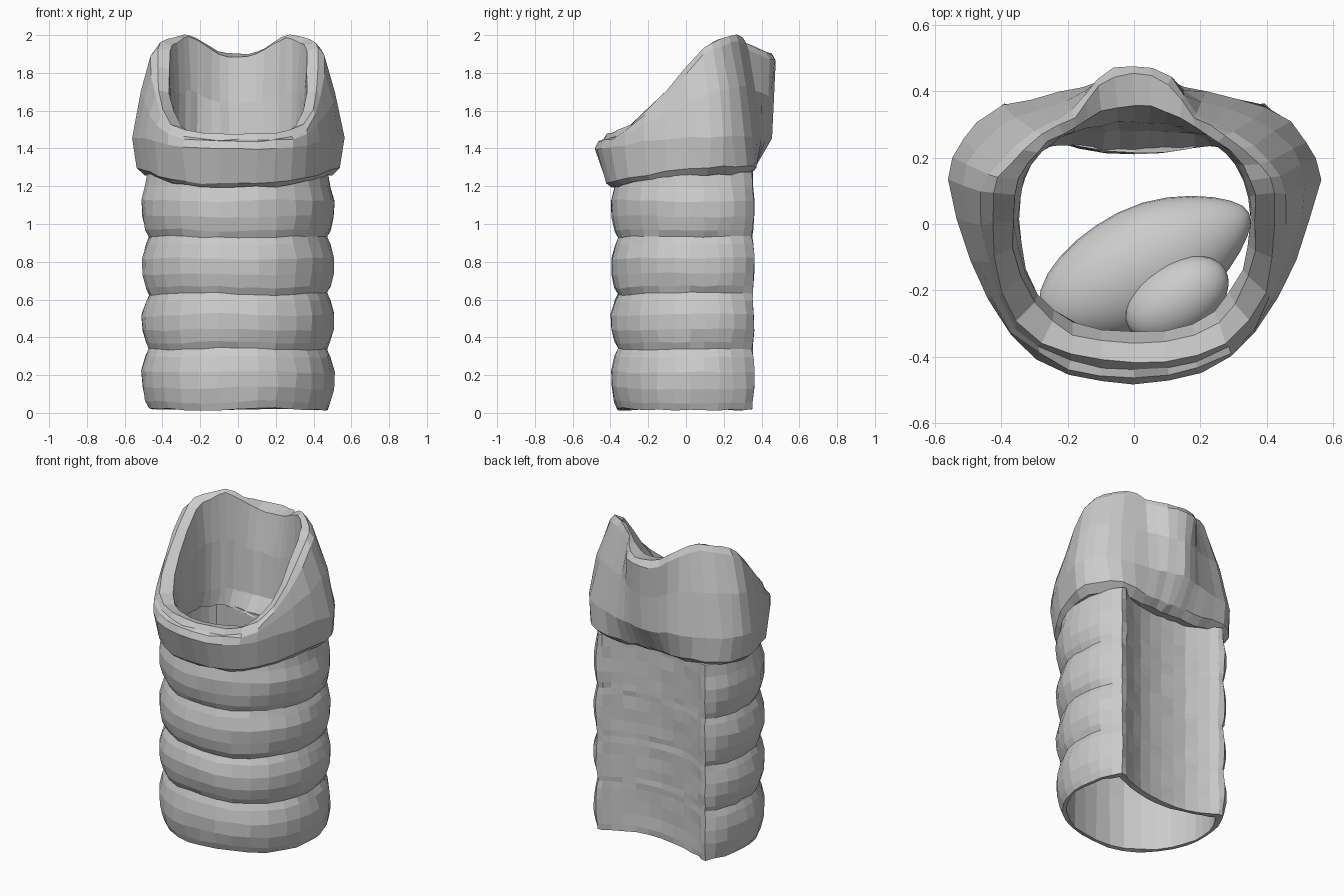
import bpy, math, random
from mathutils import Vector

if "Cube" in bpy.data.objects:
    bpy.data.objects.remove(bpy.data.objects["Cube"])

random.seed(4)


def spline(rows, n):
    """Catmull-Rom through rows of numbers, n steps per span, closed loop."""
    out, c = [], len(rows)
    for i in range(c):
        p0, p1, p2, p3 = (rows[(i + k - 1) % c] for k in range(4))
        for s in range(n):
            t = s / n
            out.append([0.5 * (2*b + (d - a)*t + (2*a - 5*b + 4*d - e)*t*t
                               + (3*b - a - 3*d + e)*t**3)
                        for a, b, d, e in zip(p0, p1, p2, p3)])
    return out


def mirrored(half, x_cols):
    """Half outline (front centre to back centre) to full loop."""
    other = [[-v if k in x_cols else v for k, v in enumerate(r)] for r in half[1:-1]]
    return half + other[::-1]


def torus_loft(name, loops, jitter):
    """Closed shell: a list of equal loops, last one joined to the first."""
    n, m = len(loops[0]), len(loops)
    verts = [Vector(p) + Vector([random.uniform(-jitter, jitter) for _ in range(3)])
             for lp in loops for p in lp]
    faces = [(i*n + j, i*n + (j+1) % n, ((i+1) % m)*n + (j+1) % n, ((i+1) % m)*n + j)
             for i in range(m) for j in range(n)]
    me = bpy.data.meshes.new(name)
    me.from_pydata(verts, [], faces)
    me.update()
    ob = bpy.data.objects.new(name, me)
    bpy.context.collection.objects.link(ob)
    return ob


# Ringed tube: outer x, y, inner x, y, ring strength
tube_half = [
    [0, -.395, 0, -.345, 1], [.21, -.365, .19, -.315, 1], [.39, -.24, .345, -.21, 1],
    [.49, -.06, .44, -.05, 1], [.507, .10, .455, .09, 1], [.475, .25, .425, .22, .8],
    [.39, .36, .37, .30, .3], [.31, .32, .30, .275, 0], [.17, .265, .17, .23, 0],
    [0, .25, 0, .212, 0]]
tube = spline(mirrored(tube_half, (0, 2)), 2)
cuts = [.02, .34, .63, .93, 1.24]
levels = []
for a, b in zip(cuts, cuts[1:]):
    for t, s in ((0, .93), (.12, .965), (.35, .998), (.62, 1.005), (.87, .965)):
        levels.append((a + (b - a)*t, s))
levels.append((1.28, .94))
loops = []
for z, s in levels:
    loops.append([(x*(1 + (s-1)*k), y*(1 + (s-1)*k*1.2), z + .006*math.sin(9*x + 5*z))
                  for x, y, _, _, k in tube])
for z in (1.28, .95, .65, .35, .02):
    loops.append([(u*.985, v*.985 if v < 0 else v, z) for _, _, u, v, _ in tube])
torus_loft("ringed_tube", loops, .004)

# Upper collar: bulge x, y, rim x, y, z, inner x, y, bottom z, lower inner y, lower outer y
collar_half = [
    [0, -.478, 0, -.43, 1.48, 0, -.33, 1.20, -.335, -.42],
    [.20, -.45, .19, -.41, 1.485, .18, -.30, 1.20, -.31, -.40],
    [.37, -.33, .36, -.31, 1.53, .29, -.21, 1.22, -.22, -.30],
    [.49, -.11, .43, -.11, 1.71, .345, -.06, 1.25, -.06, -.10],
    [.56, .13, .44, .09, 1.93, .345, .08, 1.26, .08, .12],
    [.52, .25, .39, .18, 1.975, .31, .18, 1.26, .18, .26],
    [.40, .355, .28, .27, 2.0, .25, .24, 1.26, .23, .36],
    [.22, .395, .18, .33, 1.96, .18, .28, 1.25, .235, .36],
    [.10, .43, .11, .44, 1.91, .09, .30, 1.25, .22, .36],
    [0, .45, 0, .48, 1.90, 0, .305, 1.25, .212, .36]]
collar = spline(mirrored(collar_half, (0, 2, 5)), 2)


def lerp(a, b, t):
    return a + (b - a)*t


loops = [[] for _ in range(10)]
for bx, by, rx, ry, rz, ix, iy, zb, ly, oy in collar:
    h = rz - zb
    belly = zb + min(.2, h*.7)
    loops[0].append((lerp(bx, ix, .30), lerp(oy, ly, .35), zb))
    loops[1].append((bx*.955, oy, zb + h*.06))
    loops[2].append((bx, by, belly))
    loops[3].append((lerp(bx, rx, .35), lerp(by, ry, .4), lerp(belly, rz, .5)))
    loops[4].append((lerp(bx, rx, .85), lerp(by, ry, .9), rz - .035))
    loops[5].append((lerp(rx, ix, .15), lerp(ry, iy, .15), rz))
    loops[6].append((lerp(rx, ix, .8), lerp(ry, iy, .7), rz - .012))
    loops[7].append((ix, iy, lerp(zb, rz, .6)))
    loops[8].append((ix, lerp(iy, ly, .25), zb + .12))
    loops[9].append((ix*1.03, ly, zb + .015))
torus_loft("upper_collar", loops, .006)


# Two smooth seed-like lumps lodged in the tube
def seed(name, loc, size, turn, tip):
    bpy.ops.mesh.primitive_uv_sphere_add(segments=28, ring_count=16, radius=1)
    ob = bpy.context.object
    ob.name = name
    for v in ob.data.vertices:
        k = 1 - tip*max(0, v.co.x)**2
        v.co.y *= k
        v.co.z *= k
    ob.scale, ob.location = size, loc
    ob.rotation_euler = (0, 0, math.radians(turn))
    bpy.ops.object.shade_smooth_by_angle()


seed("large_seed", (.035, -.125, .56), (.35, .18, .14), 27, .3)
seed("small_seed", (.13, -.225, .66), (.17, .11, .09), 32, 0)
